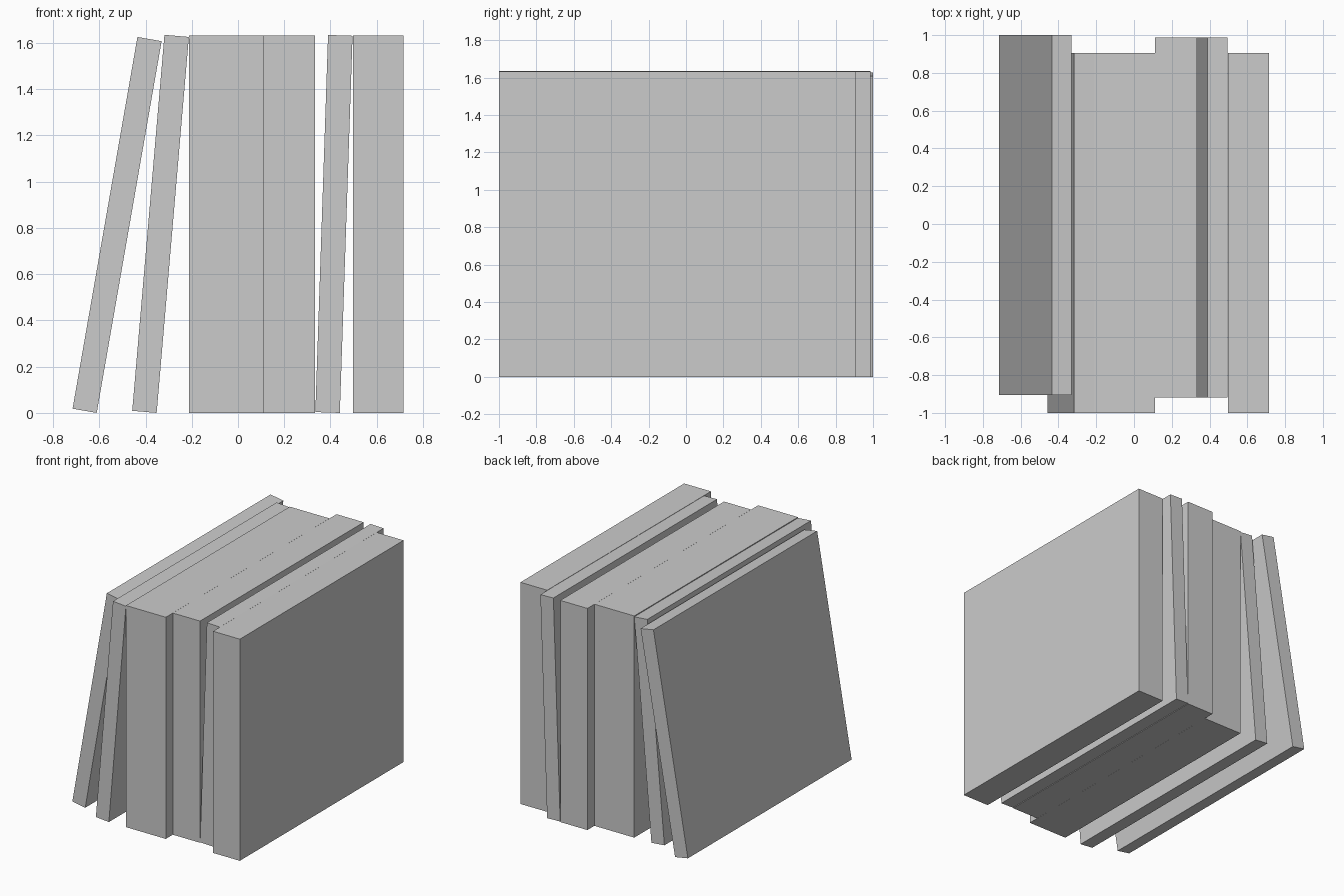
import bpy
import math

cube = bpy.data.objects.get("Cube")
if cube:
    bpy.data.objects.remove(cube, do_unlink=True)

# One plain grey for everything
GREY = (0.6, 0.6, 0.6, 1.0)
grey = bpy.data.materials.new("plain_grey")
grey.use_nodes = True
grey.diffuse_color = GREY
grey.node_tree.nodes["Principled BSDF"].inputs["Base Color"].default_value = GREY

HEIGHT, DEPTH = 1.632, 1.905
FLUSH, PUSHED, FAR_BACK = -0.0475, 0.034, 0.0475   # centre along y


def book(name, x, y, thickness, lean=0.0):
    """A closed slab, tipped sideways by lean degrees and resting on the shelf."""
    a = math.radians(lean)
    z = (HEIGHT * math.cos(a) + thickness * math.sin(a)) / 2
    bpy.ops.mesh.primitive_cube_add(size=1, location=(x, y, z), rotation=(0, a, 0))
    ob = bpy.context.object
    ob.name = name
    ob.scale = (thickness, DEPTH, HEIGHT)
    ob.data.materials.append(grey)


# Row of books from the model's right to its left
book("outer_leaning_book", -0.523, FAR_BACK, 0.106, 9.9)
book("inner_leaning_book", -0.335, FLUSH, 0.106, 4.9)
book("thick_upright_book", -0.05, FLUSH, 0.324)
book("middle_upright_book", 0.223, PUSHED, 0.221)
book("slightly_leaning_book", 0.415, PUSHED, 0.106, 1.93)
book("end_upright_book", 0.606, FLUSH, 0.218)
